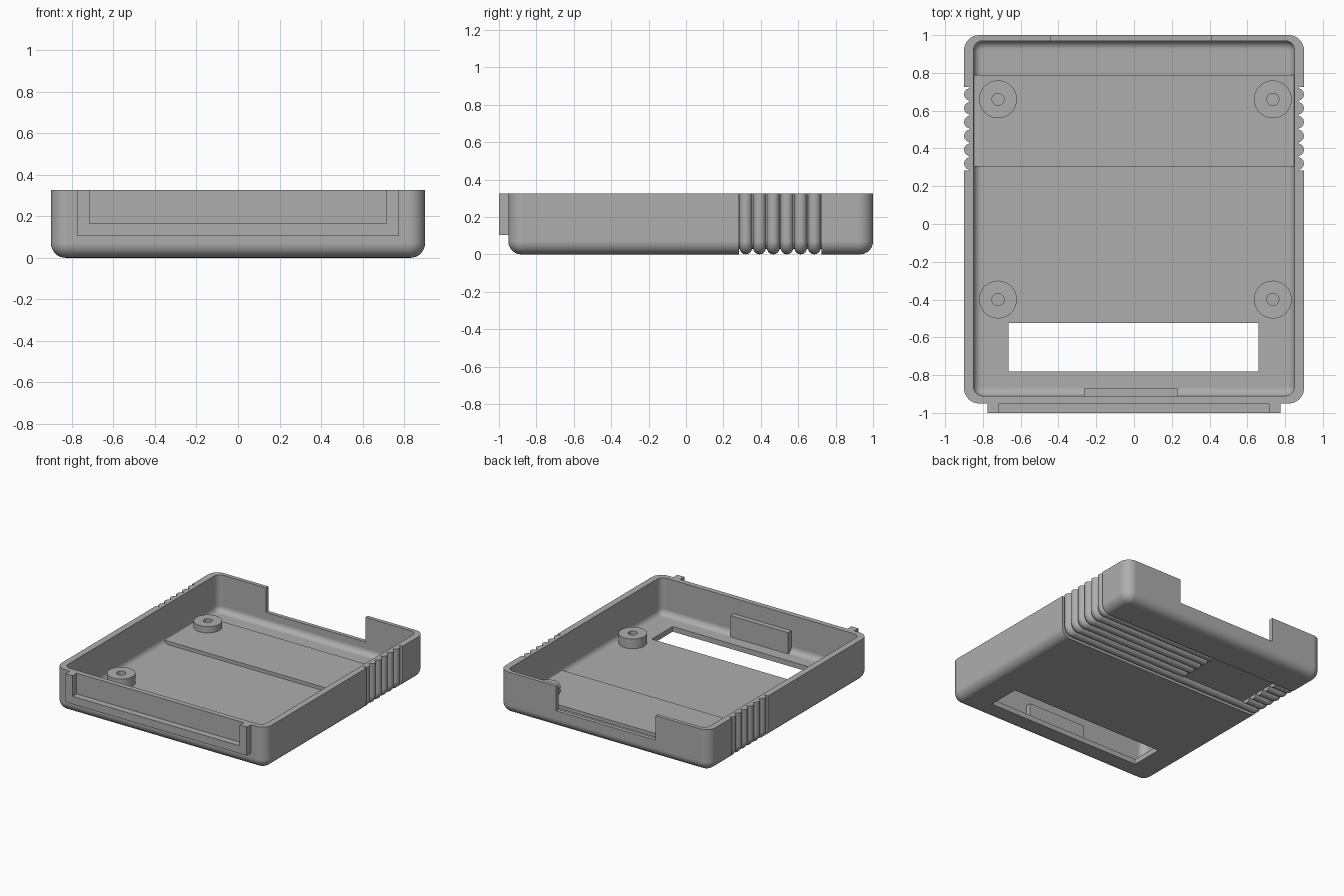
import bpy, bmesh, math
from mathutils import Matrix

if "Cube" in bpy.data.objects:
    bpy.data.objects.remove(bpy.data.objects["Cube"], do_unlink=True)

# One plastic colour
grey = bpy.data.materials.new("grey_plastic")
grey.use_nodes = True
colour = (0.42, 0.42, 0.42, 1)
grey.diffuse_color = colour
grey.node_tree.nodes["Principled BSDF"].inputs["Base Color"].default_value = colour

TOP = 0.325      # rim height
TALL = 0.45      # working height before the rim is trimmed
FLOOR = 0.04


def add_object(name, bm):
    bmesh.ops.recalc_face_normals(bm, faces=bm.faces)
    mesh = bpy.data.meshes.new(name)
    bm.to_mesh(mesh)
    bm.free()
    mesh.materials.append(grey)
    ob = bpy.data.objects.new(name, mesh)
    bpy.context.collection.objects.link(ob)
    return ob


def box(name, x, y, z, corner=0, fillet=0):
    """Box from ranges, with rounded upright corners and a bottom fillet."""
    bm = bmesh.new()
    bmesh.ops.create_cube(bm, size=1)
    for v in bm.verts:
        for i, (lo, hi) in enumerate((x, y, z)):
            v.co[i] = hi if v.co[i] > 0 else lo
    if corner:
        upright = [e for e in bm.edges
                   if abs(e.verts[0].co.z - e.verts[1].co.z) > 1e-4]
        bmesh.ops.bevel(bm, geom=upright, offset=corner, segments=8,
                        profile=0.5, affect='EDGES')
    if fillet:
        bottom = [e for e in bm.edges
                  if all(abs(v.co.z - z[0]) < 1e-5 for v in e.verts)]
        bmesh.ops.bevel(bm, geom=bottom, offset=fillet, segments=8,
                        profile=0.5, affect='EDGES')
    return add_object(name, bm)


def activate(ob):
    bpy.ops.object.select_all(action='DESELECT')
    ob.select_set(True)
    bpy.context.view_layer.objects.active = ob


def combine(ob, tool, operation='DIFFERENCE'):
    """Apply a boolean and discard the tool."""
    mod = ob.modifiers.new("cut", 'BOOLEAN')
    mod.operation, mod.object, mod.solver = operation, tool, 'EXACT'
    activate(ob)
    bpy.ops.object.modifier_apply(modifier=mod.name)
    bpy.data.objects.remove(tool, do_unlink=True)


def smooth(ob):
    activate(ob)
    bpy.ops.object.shade_smooth_by_angle(angle=math.radians(30))
    ob.modifiers.new("even_shading", 'WEIGHTED_NORMAL').keep_sharp = True


# Outer tray body
shell = box("tray_shell", (-0.9, 0.9), (-0.95, 1), (0, TALL), 0.08, 0.07)

# Recessed grip band wrapping the sides and underside
band = box("band_cutter", (-1.1, 1.1), (0.283, 0.724), (-0.2, 0.6))
core = box("band_core", (-0.872, 0.872), (-0.5, 1.5), (0.03, 0.9), 0.05, 0.045)
combine(band, core)
combine(shell, band)

# Rounded grip ribs, interrupted by a plain patch underneath
RIB, PITCH, FIRST = 0.034, 0.0732, 0.32
SIDE, BEND = 0.9 - RIB, 0.037


def side_path(sign):
    path = [(sign * SIDE, TALL + 0.05)]
    for i in range(7):
        a = math.radians(15 * i)
        path.append((sign * (SIDE - BEND + BEND * math.cos(a)),
                     RIB + BEND - BEND * math.sin(a)))
    return path


ribs = bpy.data.curves.new("grip_ribs", 'CURVE')
ribs.dimensions = '3D'
ribs.bevel_depth, ribs.bevel_resolution = RIB, 5
ribs.use_fill_caps = True
left, right = side_path(1), side_path(-1)
for i in range(6):
    if i == 0:
        paths = [left + right[::-1]]
    else:
        paths = [left + [(-0.14, RIB)], right + [(-0.71, RIB)]]
    for path in paths:
        spline = ribs.splines.new('POLY')
        spline.points.add(len(path) - 1)
        for point, (x, z) in zip(spline.points, path):
            point.co = (x, FIRST + i * PITCH, z, 1)
rib_ob = bpy.data.objects.new("grip_ribs", ribs)
bpy.context.collection.objects.link(rib_ob)
activate(rib_ob)
bpy.ops.object.convert(target='MESH')
rib_ob = bpy.context.view_layer.objects.active
rib_ob.data.materials.clear()
rib_ob.data.materials.append(grey)
bm = bmesh.new()
bm.from_mesh(rib_ob.data)
bmesh.ops.remove_doubles(bm, verts=bm.verts, dist=1e-5)
bmesh.ops.recalc_face_normals(bm, faces=bm.faces)
bm.to_mesh(rib_ob.data)
bm.free()
combine(shell, rib_ob, 'UNION')

# Hollow inside, flat rim, rear notch and floor window
combine(shell, box("cavity", (-0.85, 0.85), (-0.91, 0.97), (FLOOR, 0.8), 0.05, 0.045))
combine(shell, box("rim_trim", (-1.2, 1.2), (-1.2, 1.2), (TOP, 0.9)))
combine(shell, box("rear_notch", (-0.44, 0.41), (0.9, 1.2), (0.135, 0.6)))
combine(shell, box("floor_window", (-0.665, 0.66), (-0.78, -0.525), (-0.2, 0.2)))
smooth(shell)

# Raised floor over the grip band, and the inner front tab
box("raised_floor", (-0.855, 0.855), (0.305, 0.79), (0.034, 0.067))
box("inner_tab", (-0.265, 0.23), (-0.92, -0.87), (0.03, 0.205))

# U-shaped rail on the front
rail = box("front_rail", (-0.775, 0.775), (-1, -0.945), (0.105, TOP))
combine(rail, box("rail_slot", (-0.715, 0.715), (-1.1, -0.95), (0.165, 0.6)))

# Screw bosses: a lathed ring profile with a blind hole
def boss(name, x, y):
    profile = [(0.1, 0.03), (0.1, 0.115), (0.032, 0.115), (0.032, 0.03)]
    bm = bmesh.new()
    verts = [bm.verts.new((r, 0, z)) for r, z in profile]
    edges = [bm.edges.new((verts[i], verts[(i + 1) % 4])) for i in range(4)]
    bmesh.ops.spin(bm, geom=verts + edges, cent=(0, 0, 0), axis=(0, 0, 1),
                   angle=math.tau, steps=40, use_merge=True)
    bmesh.ops.remove_doubles(bm, verts=bm.verts, dist=1e-5)
    bmesh.ops.transform(bm, matrix=Matrix.Translation((x, y, 0)), verts=bm.verts)
    smooth(add_object(name, bm))


for end, y in (("rear", 0.66), ("front", -0.40)):
    boss(end + "_left_boss", 0.735, y)
    boss(end + "_right_boss", -0.72, y)
